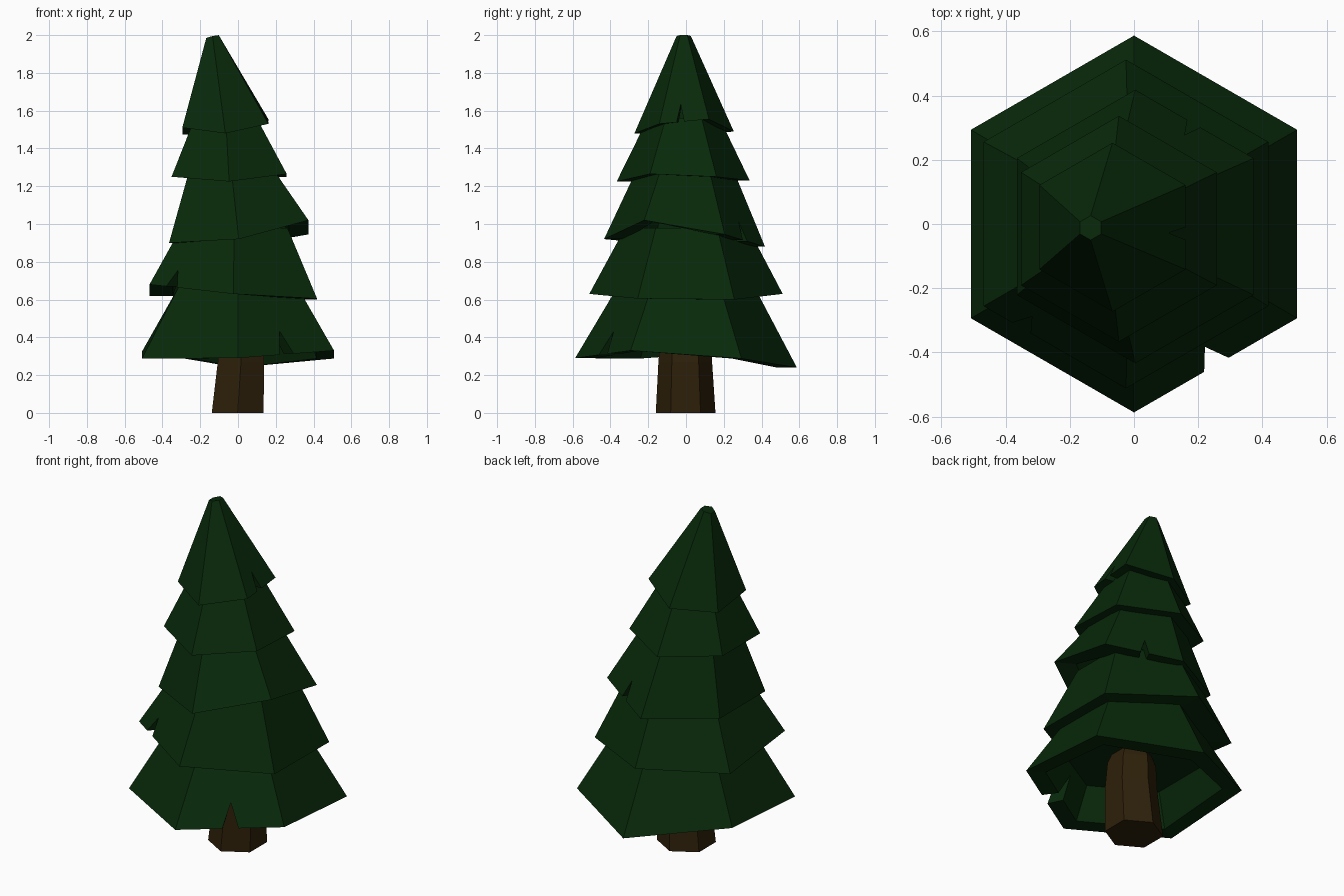
import bpy, bmesh, math
from mathutils import Vector

if "Cube" in bpy.data.objects:
    bpy.data.objects.remove(bpy.data.objects["Cube"])


def material(name, col):
    m = bpy.data.materials.new(name)
    m.diffuse_color = (*col, 1)
    m.use_nodes = True
    m.node_tree.nodes["Principled BSDF"].inputs["Base Color"].default_value = m.diffuse_color
    return m


GREEN = material("dark pine green", (0.0024, 0.022, 0.003))
BROWN = material("bark brown", (0.027, 0.0145, 0.003))


def hex_ring(cx, cy, r, z):
    """Hexagon with a corner to the front; z may be one height or six."""
    zs = z if isinstance(z, (list, tuple)) else [z] * 6
    return [Vector((cx + r * math.cos(math.radians(60 * k - 90)),
                    cy + r * math.sin(math.radians(60 * k - 90)), zs[k])) for k in range(6)]


def finish(bm, name, mat):
    bmesh.ops.recalc_face_normals(bm, faces=bm.faces)
    me = bpy.data.meshes.new(name)
    bm.to_mesh(me)
    bm.free()
    me.materials.append(mat)
    ob = bpy.data.objects.new(name, me)
    bpy.context.collection.objects.link(ob)
    return ob


def skirt(low, top, notch):
    """Points of each side of a skirt: lower edge (with optional V cut) and top."""
    edges = []
    for k in range(6):
        a, b = low[k], low[(k + 1) % 6]
        pts = [a]
        if notch and notch[0] == k:
            _, t0, t1, t2, h = notch
            tip = a.lerp(b, t1).lerp(top[k].lerp(top[(k + 1) % 6], t1), h)
            pts += [a.lerp(b, t0), tip, a.lerp(b, t2)]
        edges.append(pts)
    return edges


def tier(name, low, top, notch=None, thick=0.72, lift=0.0, depth=0.5):
    """Hollow hexagonal branch tier with a thick rim."""
    low, top = hex_ring(*low), hex_ring(*top)
    c0, c1 = sum(low, Vector()) / 6, sum(top, Vector()) / 6

    def inward(p, c):
        q = c.lerp(p, thick)
        return Vector((q.x, q.y, p.z + lift))

    ilow = [inward(p, c0) for p in low]
    itop = [inward(p, c1) for p in top]
    ceiling = []
    for a, b in zip(ilow, itop):
        p = a.lerp(b, depth)
        p.z = c0.z + depth * (c1.z - c0.z) + lift
        ceiling.append(p)
    bm = bmesh.new()
    loops = []
    # outer wall closed by the top, inner wall closed by the ceiling
    for lo, ref, up in ((low, top, top), (ilow, itop, ceiling)):
        sides = [[bm.verts.new(p) for p in s] for s in skirt(lo, ref, notch)]
        cap = [bm.verts.new(p) for p in up]
        for k in range(6):
            j = (k + 1) % 6
            bm.faces.new(sides[k] + [sides[j][0], cap[j], cap[k]])
        bm.faces.new(cap)
        loops.append([v for s in sides for v in s])
    # underside of the rim
    o, i = loops
    n = len(o)
    for k in range(n):
        j = (k + 1) % n
        bm.faces.new((o[k], o[j], i[j], i[k]))
    return finish(bm, name, GREEN)


# branch tiers: heights run front, right front, right back, back, left back, left front
tier("bottom_tier", (0, 0, 0.587, [0.29, 0.33, 0.288, 0.24, 0.325, 0.288]),
     (0, 0, 0.355, 0.68), (0, 0.43, 0.5, 0.58, 0.33), thick=0.82, depth=0.46)
tier("second_tier", (-0.025, 0, 0.512, [0.63, 0.605, 0.60, 0.63, 0.62, 0.68]),
     (-0.02, 0.003, 0.325, 0.98), (5, 0.2, 0.26, 0.33, 0.28))
tier("third_tier", (0.004, -0.008, 0.426, [0.92, 1.02, 0.945, 0.88, 0.90, 0.90]),
     (-0.037, -0.005, 0.25, 1.30), (2, 0.45, 0.5, 0.56, 0.26))
tier("fourth_tier", (-0.047, -0.015, 0.352, [1.225, 1.265, 1.25, 1.23, 1.25, 1.25]),
     (-0.065, -0.012, 0.19, 1.56))
tier("top_tier", (-0.067, -0.01, 0.263, [1.48, 1.53, 1.555, 1.49, 1.475, 1.51]),
     (-0.135, -0.012, 0.038, [1.995, 2.0, 2.0, 1.995, 1.985, 1.985]),
     (1, 0.35, 0.42, 0.5, 0.2), depth=0.3)

# leaning trunk
bm = bmesh.new()
rings = [[bm.verts.new(p) for p in hex_ring(*r)] for r in
         ((-0.002, -0.002, 0.158, 0), (0.016, -0.004, 0.142, 0.27),
          (0.014, -0.002, 0.132, 0.42), (0.012, 0, 0.10, 0.50))]
for a, b in zip(rings, rings[1:]):
    for k in range(6):
        j = (k + 1) % 6
        bm.faces.new((a[k], a[j], b[j], b[k]))
bm.faces.new(rings[0])
bm.faces.new(rings[-1])
finish(bm, "trunk", BROWN)
